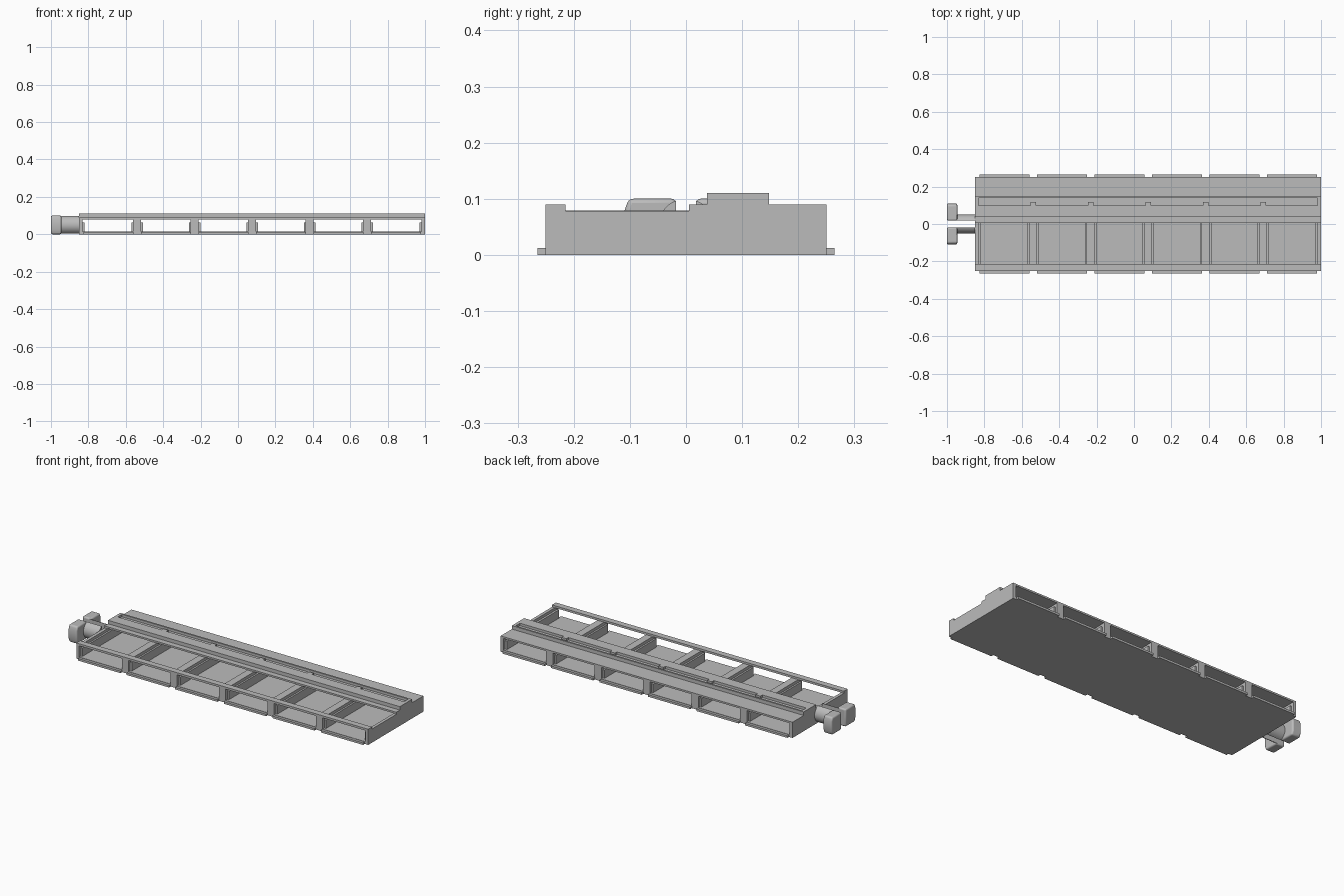
import bpy, bmesh, math

if "Cube" in bpy.data.objects:
    bpy.data.objects.remove(bpy.data.objects["Cube"], do_unlink=True)

grey = bpy.data.materials.new("plastic_grey")
grey.use_nodes = True
grey.diffuse_color = (0.5, 0.5, 0.5, 1)
grey.node_tree.nodes["Principled BSDF"].inputs["Base Color"].default_value = (0.5, 0.5, 0.5, 1)


def extrude(name, outline, x0, x1):
    """Solid made by sweeping a (y, z) outline from x0 to x1."""
    bm = bmesh.new()
    face = bm.faces.new([bm.verts.new((x0, y, z)) for y, z in outline])
    new = bmesh.ops.extrude_face_region(bm, geom=[face])["geom"]
    verts = [g for g in new if isinstance(g, bmesh.types.BMVert)]
    bmesh.ops.translate(bm, verts=verts, vec=(x1 - x0, 0, 0))
    bmesh.ops.recalc_face_normals(bm, faces=bm.faces)
    mesh = bpy.data.meshes.new(name)
    bm.to_mesh(mesh)
    bm.free()
    mesh.materials.append(grey)
    obj = bpy.data.objects.new(name, mesh)
    bpy.context.collection.objects.link(obj)
    return obj


def box(name, x, y, z):
    return extrude(name, [(y[0], z[0]), (y[1], z[0]), (y[1], z[1]), (y[0], z[1])], *x)


LEFT, RIGHT, WALL, HALF = -0.85, 1.0, 0.018, 0.25
PITCH = (RIGHT - LEFT - 0.005) / 6
inner = (LEFT + WALL, RIGHT - WALL)

# Stepped end plates
profile = [(-HALF, 0), (HALF, 0), (HALF, 0.09), (0.148, 0.09), (0.148, 0.11),
           (0.037, 0.11), (0.037, 0.09), (0.005, 0.09), (0.005, 0.078),
           (-0.215, 0.078), (-0.215, 0.09), (-HALF, 0.09)]
extrude("right_end_plate", profile, LEFT, inner[0])
extrude("left_end_plate", profile, inner[1], RIGHT)

# Floor, rails and the grooved ridge running the full length
box("floor", inner, (-HALF, HALF), (0, 0.014))
box("front_rail", inner, (-HALF, -0.215), (0.078, 0.09))
box("deck_front", inner, (0.005, 0.037), (0.08, 0.09))
box("ridge_front", inner, (0.037, 0.10), (0.08, 0.11))
box("groove_floor", inner, (0.10, 0.138), (0.08, 0.096))
box("ridge_back", inner, (0.138, 0.148), (0.08, 0.11))
box("deck_back", inner, (0.148, HALF), (0.08, 0.09))

# Stepped dividers between the bays, with a tab in the groove above each
for i in range(1, 6):
    c = LEFT + 0.003 + i * PITCH
    outer, neck = (c - 0.031, c + 0.031), (c - 0.021, c + 0.021)
    box(f"divider_base_{i}", outer, (-0.235, 0.235), (0.01, 0.062))
    box(f"divider_neck_{i}", neck, (-0.235, 0.235), (0.06, 0.079))
    for side, y in (("front", (-HALF, -0.225)), ("back", (0.225, HALF))):
        box(f"{side}_post_{i}", neck, y, (0.01, 0.082))
    box(f"groove_tab_{i}", (c - 0.015, c + 0.015), (0.10, 0.118), (0.09, 0.11))

# Half dividers against the end plates
box("right_end_ledge", (inner[0], inner[0] + 0.01), (-0.235, 0.235), (0.01, 0.062))
box("left_end_ledge", (inner[1] - 0.012, inner[1]), (-0.235, 0.235), (0.01, 0.062))

# Low lips outside each bay
for i in range(6):
    c = LEFT + 0.003 + (i + 0.5) * PITCH
    for side, s in (("front", -1), ("back", 1)):
        box(f"{side}_lip_{i + 1}", (c - 0.134, c + 0.134),
            sorted((s * HALF, s * 0.265)), (0, 0.012))

# Split clip on the right end: two half stems carrying rounded plates
SLIT, R = 0.018, 0.05
start = math.acos(SLIT / R)
for side, s in (("front", -1), ("back", 1)):
    arc = [(s * R * math.cos(a), R + R * math.sin(a))
           for a in (start * (k / 8 - 1) for k in range(17))]
    extrude(f"clip_stem_{side}", arc, -0.955, LEFT)
    plate = extrude(f"clip_plate_{side}",
                    [(s * SLIT, 0), (s * 0.102, 0), (s * 0.11, 0.022),
                     (s * 0.11, 0.078), (s * 0.102, 0.10), (s * SLIT, 0.10)], -1.0, -0.945)
    bevel = plate.modifiers.new("rounding", "BEVEL")
    bevel.width, bevel.segments, bevel.limit_method = 0.008, 3, "ANGLE"
    bevel.angle_limit = math.radians(60)

# Smooth the curved clip parts
bpy.ops.object.select_all(action="DESELECT")
for obj in bpy.data.objects:
    if obj.name.startswith("clip_"):
        obj.select_set(True)
        bpy.context.view_layer.objects.active = obj
bpy.ops.object.shade_smooth_by_angle(angle=math.radians(35))
